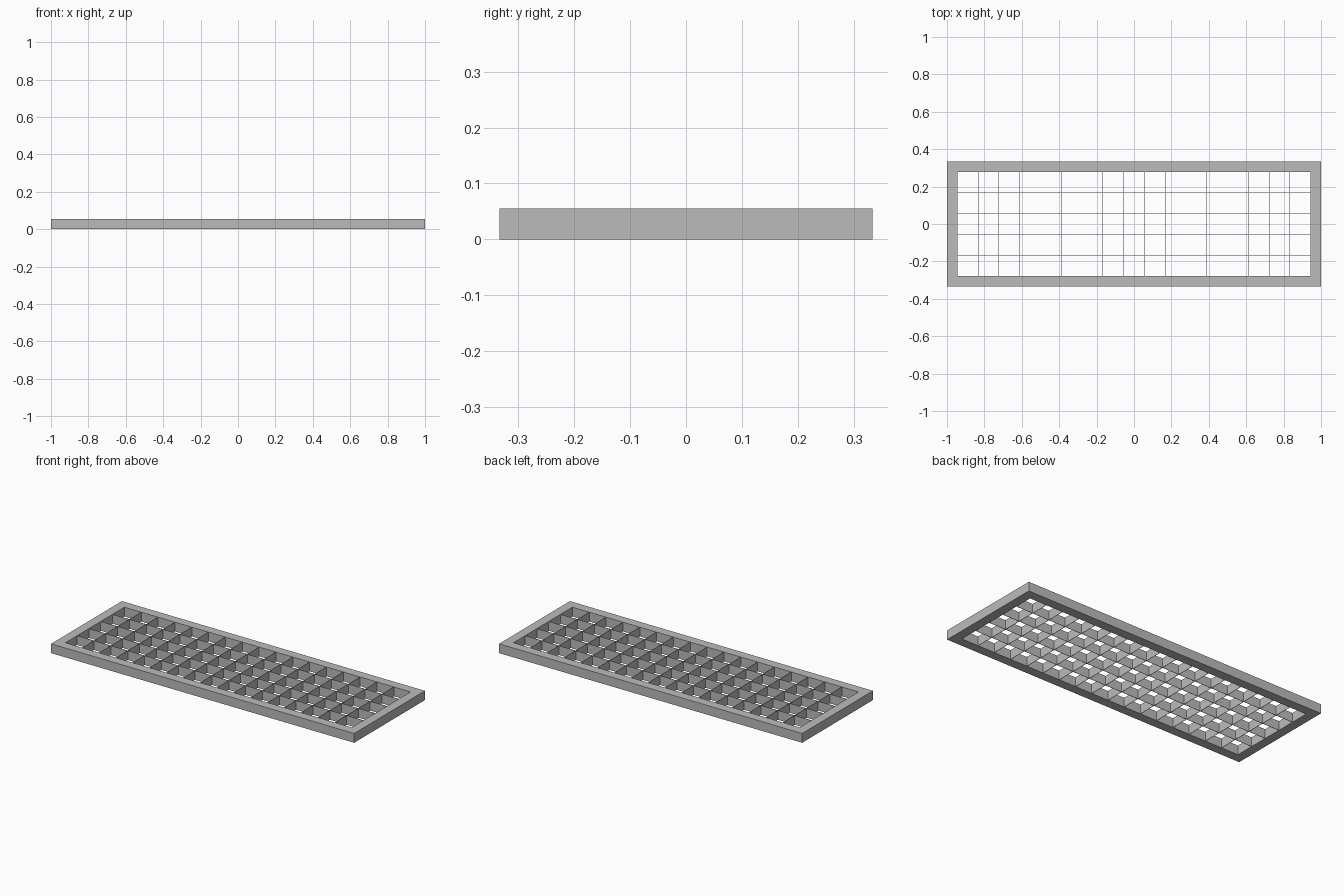
import bpy
import bmesh

if "Cube" in bpy.data.objects:
    bpy.data.objects.remove(bpy.data.objects["Cube"], do_unlink=True)

CELL = 1 / 9            # grid pitch
RIM = CELL / 2          # rim width and overall height
HALF_X, HALF_Y = 1.0, 3 * CELL
THICK = 0.002           # slat thickness

# Single grey metal
grey = bpy.data.materials.new("grey metal")
grey.use_nodes = True
colour = (0.5, 0.5, 0.5, 1)
grey.diffuse_color = colour
grey.node_tree.nodes["Principled BSDF"].inputs["Base Color"].default_value = colour


def finish(name, bm):
    bmesh.ops.recalc_face_normals(bm, faces=bm.faces)
    mesh = bpy.data.meshes.new(name)
    bm.to_mesh(mesh)
    bm.free()
    mesh.materials.append(grey)
    obj = bpy.data.objects.new(name, mesh)
    bpy.context.collection.objects.link(obj)
    return obj


def ring(bm, hx, hy, z):
    corners = ((-1, -1), (1, -1), (1, 1), (-1, 1))
    return [bm.verts.new((sx * hx, sy * hy, z)) for sx, sy in corners]


def slat(name, x, y, length_x, length_y):
    bm = bmesh.new()
    bmesh.ops.create_cube(bm, size=1)
    for v in bm.verts:
        v.co.x = x + v.co.x * length_x
        v.co.y = y + v.co.y * length_y
        v.co.z = (v.co.z + 0.5) * RIM
    return finish(name, bm)


# Outer rim: a rectangular tube section swept around the opening
bm = bmesh.new()
inner_x, inner_y = HALF_X - RIM, HALF_Y - RIM
loops = [ring(bm, HALF_X, HALF_Y, 0), ring(bm, HALF_X, HALF_Y, RIM),
         ring(bm, inner_x, inner_y, RIM), ring(bm, inner_x, inner_y, 0)]
for k, a in enumerate(loops):
    b = loops[(k + 1) % len(loops)]
    for i in range(4):
        j = (i + 1) % 4
        bm.faces.new((a[i], a[j], b[j], b[i]))
finish("outer_rim", bm)

# Cross slats spanning front to back
for i in range(16):
    slat(f"cross_slat_{i + 1}", (i - 7.5) * CELL, 0, THICK, 2 * inner_y)

# Long slats spanning left to right
for i in range(4):
    slat(f"long_slat_{i + 1}", 0, (i - 1.5) * CELL, 2 * inner_x, THICK)
